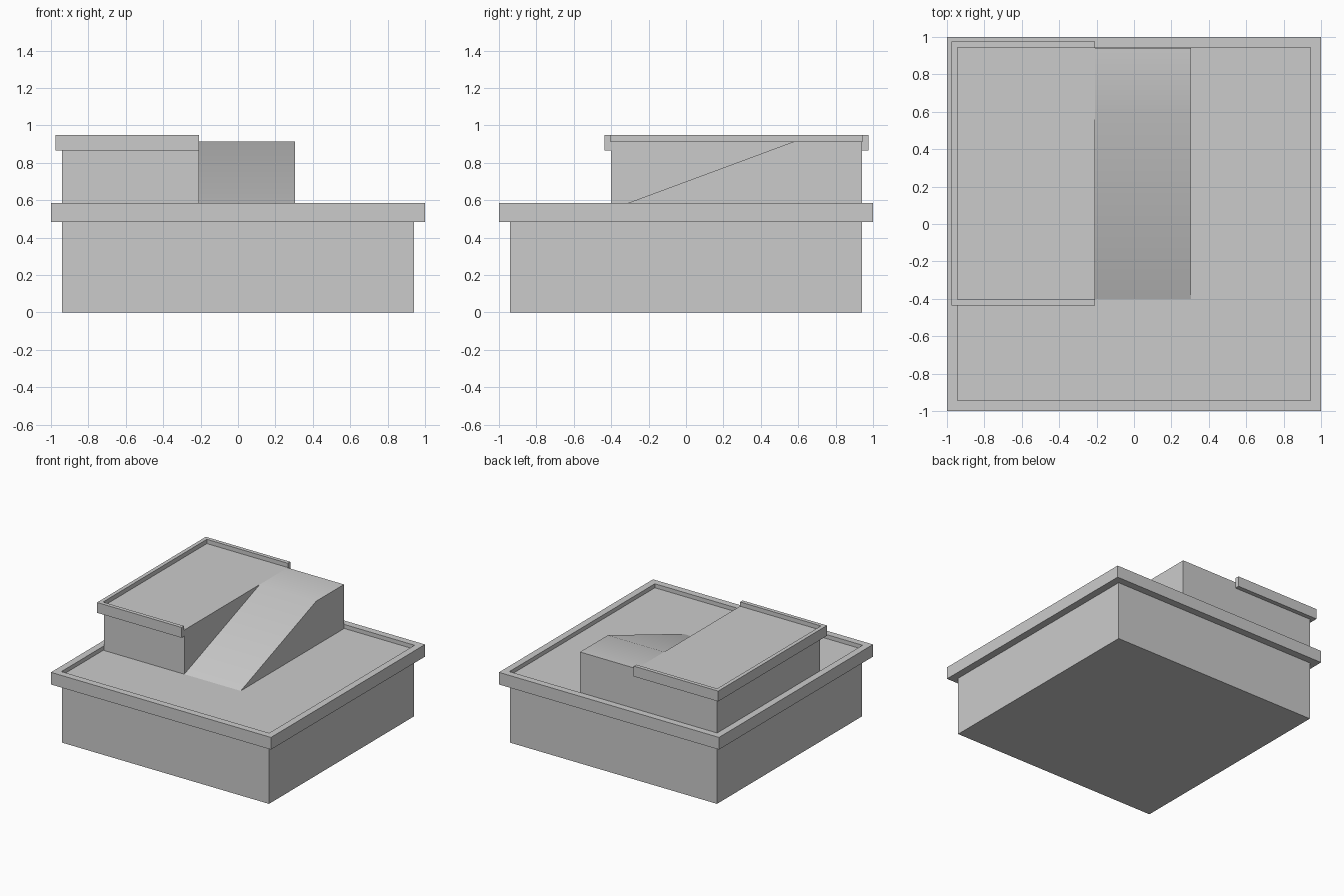
import bpy, bmesh, math

if "Cube" in bpy.data.objects:
    bpy.data.objects.remove(bpy.data.objects["Cube"])

def finish(name, bm):
    bmesh.ops.recalc_face_normals(bm, faces=bm.faces)
    me = bpy.data.meshes.new(name)
    bm.to_mesh(me)
    bm.free()
    ob = bpy.data.objects.new(name, me)
    bpy.context.collection.objects.link(ob)
    return ob

def tier(name, x0, x1, y0, y1, profile, open_right=False):
    """Sweep an (offset, z) wall profile round a rectangle; the right side can stay flush."""
    bm = bmesh.new()
    rings = []
    for d, z in profile:
        xr = x1 if open_right else x1 + d
        pts = [(xr, y1 + d), (x0 - d, y1 + d), (x0 - d, y0 - d), (xr, y0 - d)]
        rings.append([bm.verts.new((x, y, z)) for x, y in pts])
    for a, b in zip(rings, rings[1:]):
        for i in range(3 if open_right else 4):
            j = (i + 1) % 4
            bm.faces.new((a[i], a[j], b[j], b[i]))
    if open_right:
        bm.faces.new([r[3] for r in rings] + [r[0] for r in reversed(rings)])
    bm.faces.new(rings[0])
    bm.faces.new(rings[-1])
    return finish(name, bm)

# Lower building with a raised rim around a sunken roof deck
tier("lower_building", -0.94, 0.94, -0.94, 0.94,
     [(0, 0), (0, 0.485), (0.06, 0.485), (0.06, 0.585), (0.004, 0.585), (0.004, 0.552)])

# Upper building, whose rim is open towards the ramp
tier("upper_building", -0.94, -0.208, -0.40, 0.94,
     [(0, 0.552), (0, 0.865), (0.036, 0.865), (0.036, 0.95), (0.004, 0.95), (0.004, 0.915)],
     open_right=True)

# Ramp with a flat landing, extruded from its side profile
bm = bmesh.new()
side = [(-0.40, 0.552), (0.58, 0.915), (0.94, 0.915), (0.94, 0.552)]
face = bm.faces.new([bm.verts.new((-0.208, y, z)) for y, z in side])
ext = bmesh.ops.extrude_face_region(bm, geom=[face], use_keep_orig=True)
bmesh.ops.translate(bm, vec=(0.513, 0, 0),
                    verts=[v for v in ext["geom"] if isinstance(v, bmesh.types.BMVert)])
ramp = finish("ramp", bm)

# Soft crease between slope and landing
ramp.data.shade_smooth()
ramp.data.set_sharp_from_angle(angle=math.radians(20.4 + 2))
for e in ramp.data.edges:
    ys = [ramp.data.vertices[v].co for v in e.vertices]
    if all(abs(p.y + 0.40) < 1e-4 for p in ys):
        e.use_edge_sharp = True
